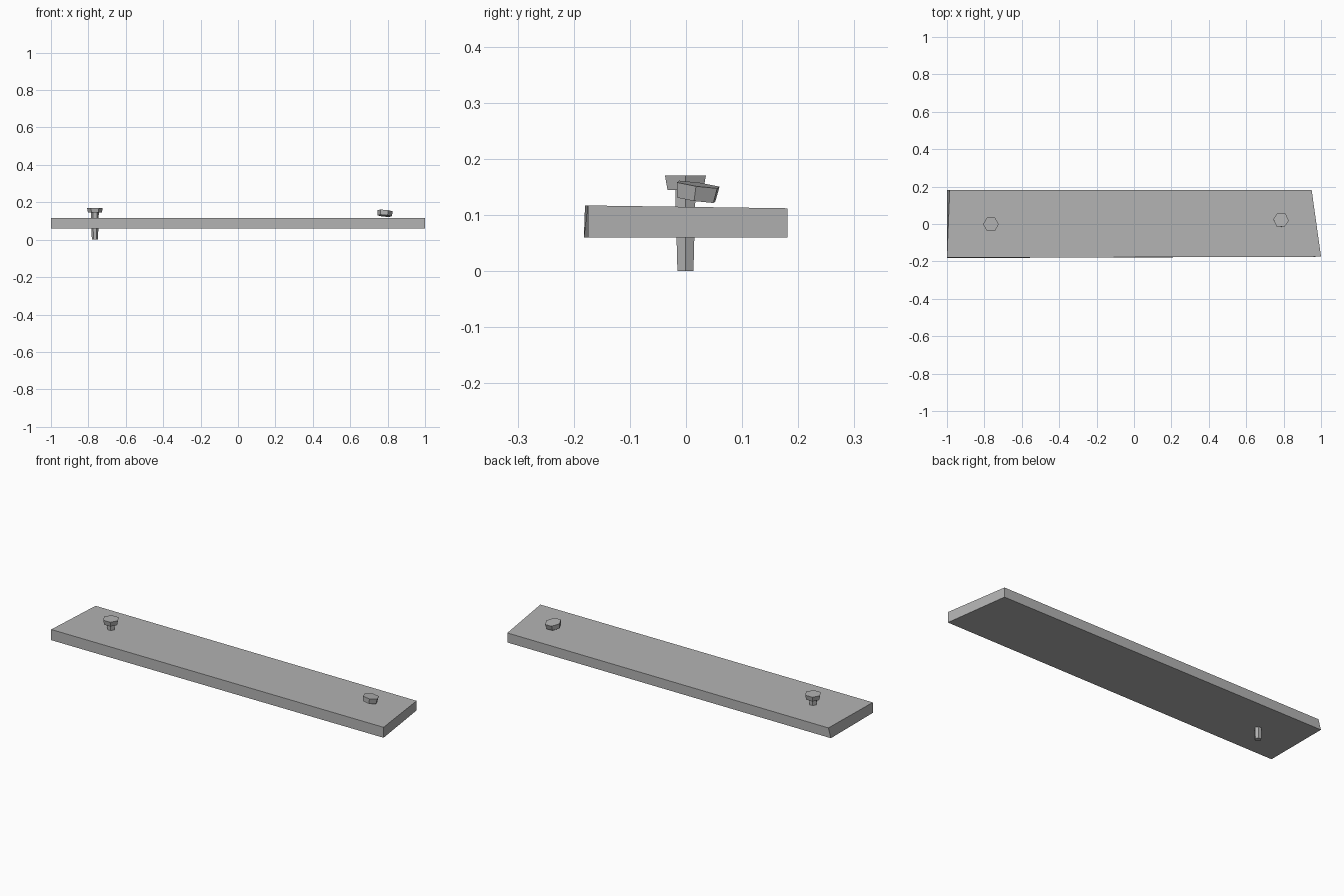
import bpy, bmesh
from mathutils import Matrix, Vector
from math import radians

if "Cube" in bpy.data.objects:
    bpy.data.objects.remove(bpy.data.objects["Cube"])

grey = bpy.data.materials.new("plain grey")
grey.diffuse_color = (0.45, 0.45, 0.45, 1)
grey.use_nodes = True
grey.node_tree.nodes["Principled BSDF"].inputs["Base Color"].default_value = grey.diffuse_color


def finish(name, bm):
    bmesh.ops.recalc_face_normals(bm, faces=bm.faces)
    me = bpy.data.meshes.new(name)
    bm.to_mesh(me)
    bm.free()
    me.materials.append(grey)
    ob = bpy.data.objects.new(name, me)
    bpy.context.collection.objects.link(ob)
    return ob


def hex_prism(name, rings):
    """Six-sided solid through (z, radius) rings, corners on the x axis."""
    bm = bmesh.new()
    (z0, r0), (z1, r1) = rings
    bmesh.ops.create_cone(bm, cap_ends=True, segments=6, radius1=r0, radius2=r1,
                          depth=z1 - z0,
                          matrix=Matrix.Translation((0, 0, (z0 + z1) / 2))
                          @ Matrix.Rotation(radians(30), 4, 'Z'))
    # put a corner on +x whatever the primitive's start angle is
    v = max(bm.verts, key=lambda v: v.co.x)
    if abs(v.co.y) > 1e-4:
        bmesh.ops.rotate(bm, verts=bm.verts, cent=(0, 0, 0),
                         matrix=Matrix.Rotation(radians(30), 3, 'Z'))
    return finish(name, bm)


# Plank: slightly skewed board with an angled right end
bm = bmesh.new()
bottom = [(-1, -0.182, 0.06), (1, -0.175, 0.06), (0.95, 0.181, 0.06), (-1, 0.181, 0.06)]
top = [(-1, -0.18, 0.117), (1, -0.175, 0.117), (0.95, 0.181, 0.112), (-0.985, 0.181, 0.112)]
b = [bm.verts.new(c) for c in bottom]
t = [bm.verts.new(c) for c in top]
bm.faces.new(b[::-1])
bm.faces.new(t)
for i in range(4):
    j = (i + 1) % 4
    bm.faces.new((b[i], b[j], t[j], t[i]))
finish("plank", bm)

# Raised bolt: flared head and tapering shaft through the plank
head = hex_prism("raised_bolt_head", [(0.145, 0.037), (0.17, 0.042)])
shaft = hex_prism("raised_bolt_shaft", [(0.0, 0.0165), (0.148, 0.021)])
for ob in (head, shaft):
    ob.location = (-0.765, -0.001, 0)

# Loose bolt head: tilted, resting just above the plank
loose = hex_prism("tilted_bolt_head", [(-0.0135, 0.038), (0.0135, 0.042)])
loose.matrix_world = (Matrix.Translation(Vector((0.785, 0.02, 0.141)))
                      @ Matrix.Rotation(radians(-8), 4, 'X')
                      @ Matrix.Rotation(radians(5), 4, 'Y')
                      @ Matrix.Rotation(radians(-5), 4, 'Z'))
